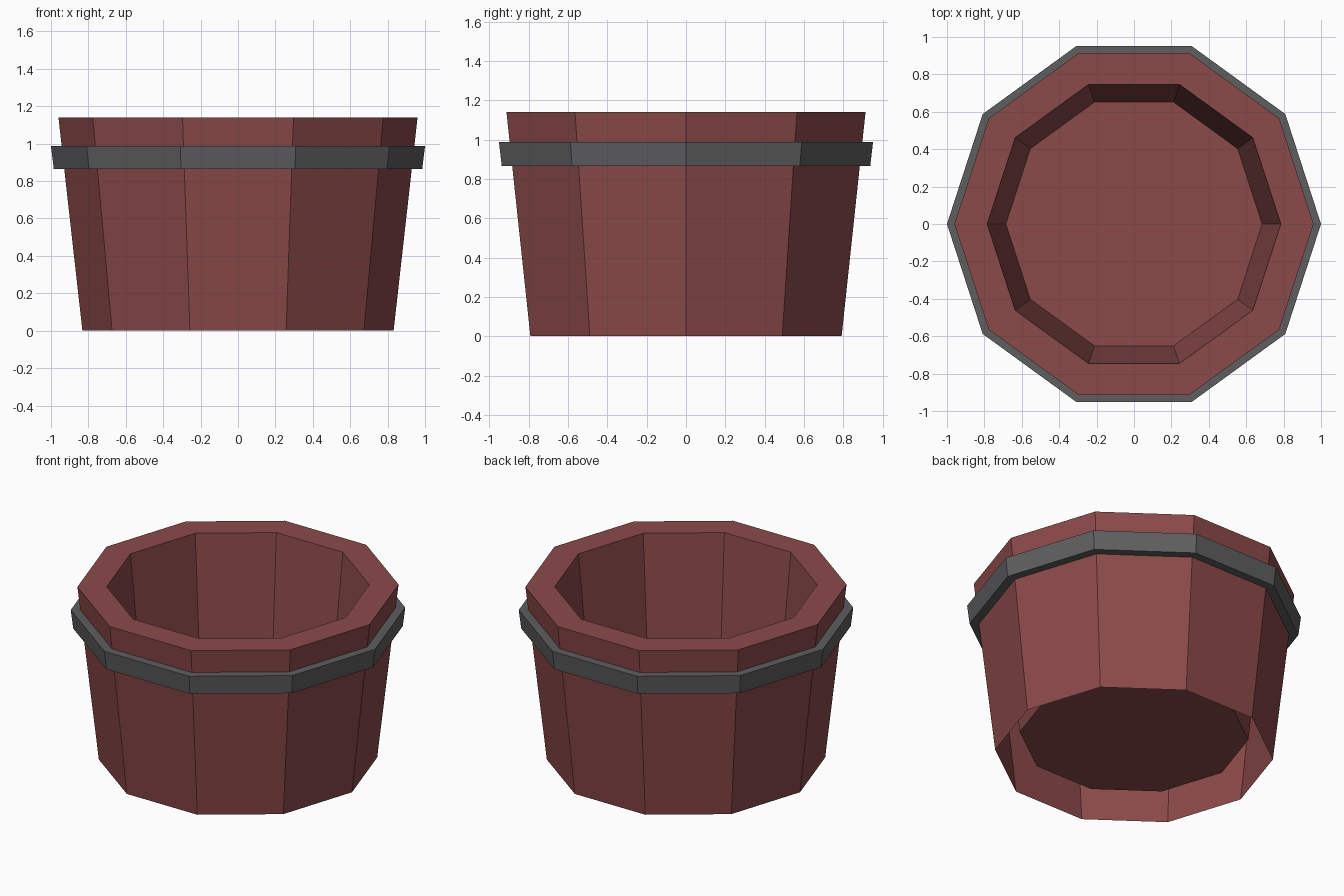
import bpy
import bmesh
import math

if "Cube" in bpy.data.objects:
    bpy.data.objects.remove(bpy.data.objects["Cube"])

SIDES = 10


def material(name, rgb):
    m = bpy.data.materials.new(name)
    m.diffuse_color = (*rgb, 1.0)
    m.use_nodes = True
    m.node_tree.nodes["Principled BSDF"].inputs["Base Color"].default_value = m.diffuse_color
    return m


def lathe(name, profile, mat, cap_end=False, closed=False):
    """Ten-sided surface of revolution; profile is (radius, z), going up the outside."""
    bm = bmesh.new()
    rings = []
    for r, z in profile:
        rings.append([bm.verts.new((r * math.cos(2 * math.pi * i / SIDES),
                                    r * math.sin(2 * math.pi * i / SIDES), z))
                      for i in range(SIDES)])
    pairs = list(zip(rings, rings[1:]))
    if closed:
        pairs.append((rings[-1], rings[0]))
    for a, b in pairs:
        for i in range(SIDES):
            j = (i + 1) % SIDES
            bm.faces.new((a[i], a[j], b[j], b[i]))
    if cap_end:
        bm.faces.new(rings[-1])
    me = bpy.data.meshes.new(name)
    bm.to_mesh(me)
    bm.free()
    me.materials.append(mat)
    ob = bpy.data.objects.new(name, me)
    bpy.context.collection.objects.link(ob)
    return ob


wood = material("red_brown_wood", (0.26, 0.068, 0.068))
iron = material("dark_grey_iron", (0.112, 0.112, 0.117))

# Tub: outer wall (open underneath), flat rim, inner wall and raised floor
lathe("tub", [(0.832, 0.0), (0.96, 1.14), (0.785, 1.14), (0.685, 0.13)],
      wood, cap_end=True)

# Hoop around the upper wall, its inner side lying on the wall
lathe("hoop", [(0.929, 0.865), (0.985, 0.865), (1.0, 0.988), (0.943, 0.988)], iron)
